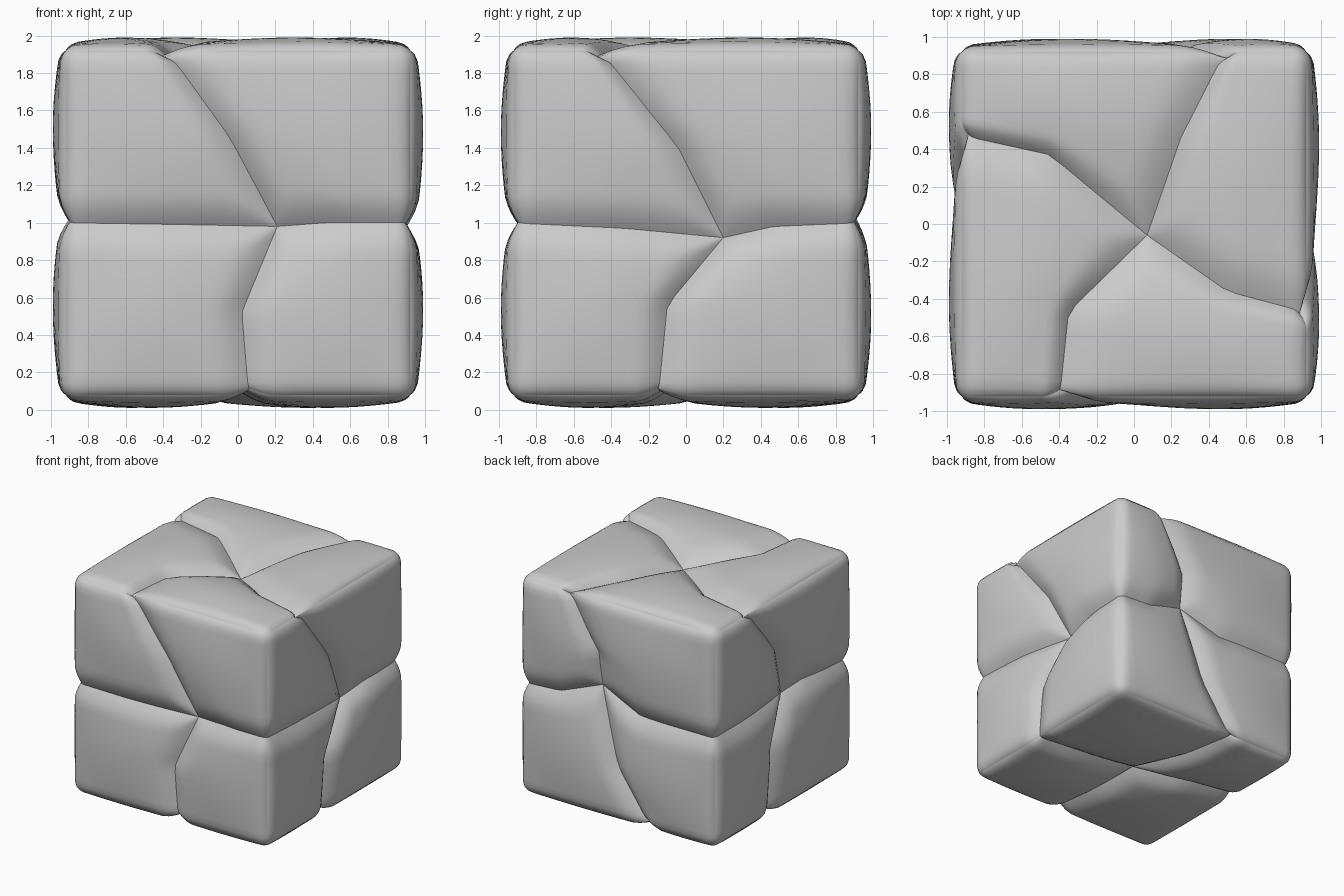
import bpy, bmesh, math
from mathutils import Vector

if "Cube" in bpy.data.objects:
    bpy.data.objects.remove(bpy.data.objects["Cube"])

HALF, ROUND, STEPS = 0.95, 0.1, 20

# Pale grey stone
stone = bpy.data.materials.new("grey stone")
stone.use_nodes = True
GREY = (0.6, 0.6, 0.6, 1)
stone.diffuse_color = GREY
stone.node_tree.nodes["Principled BSDF"].inputs["Base Color"].default_value = GREY

# Cracks of each side: meeting point, then (end on the edge, bend) for the
# low and high direction of the first and second in-plane axis
CRACKS = {
    "front": ((.21, -.02), (0, (-.3, -.01)), (0, (.47, 0)), (.06, (.02, -.48)), (-.4, (-.04, .45))),
    "back": ((.21, .15), (0, (-.18, 0)), (0, (.58, .02)), (-.3, (.02, -.49)), (.5, (.22, .45))),
    "left": ((.2, -.08), (0, (-.33, -.03)), (0, (.47, -.02)), (-.15, (-.1, -.44)), (-.48, (-.04, .4))),
    "right": ((-.1, 0), (0, (-.34, .04)), (0, (.38, 0)), (.18, (.12, -.35)), (.48, (.06, .45))),
    "top": ((.07, -.06), (.48, (-.45, .37)), (-.48, (.5, -.36)), (-.4, (-.35, -.47)), (.5, (.25, .46))),
    "bottom": ((-.07, -.1), (.18, (-.5, .1)), (-.15, (.5, -.1)), (.06, (0, -.5)), (-.3, (-.2, .4))),
}
SIDES = [("right", "left"), ("front", "back"), ("bottom", "top")]
PARAMS = [0.5 - 0.5 * math.cos(math.pi * i / STEPS) for i in range(STEPS + 1)]


def along(path, t):
    """Point at a fraction of the length of a three point path."""
    first = (path[1] - path[0]).length
    total = first + (path[2] - path[1]).length
    d = t * total
    if d <= first:
        return path[0].lerp(path[1], d / first)
    return path[1].lerp(path[2], (d - first) / (total - first))


def shape(flat, axis, sign, s, t):
    """Round the cube edges, swell the side and sink it towards the cracks."""
    p = Vector((0, 0, 0))
    b, c = [k for k in range(3) if k != axis]
    p[axis], p[b], p[c] = sign * HALF, flat.x, flat.y
    lim = HALF - ROUND
    core = Vector([max(-lim, min(lim, v)) for v in p])
    normal = (p - core).normalized()
    swell = 0.04 * math.sin(math.pi * s) * math.sin(math.pi * t)
    groove = 0.05 * max(0, 1 - (1 - max(s, t)) / 0.15) ** 1.6
    hollow = 0.06 * max(0, (s * t - 0.4) / 0.6) ** 1.5
    return core + normal * (ROUND + swell - groove - hollow)


def patch(bm, signs, axis):
    """One side of a block: from its outer corner to the meeting point of the cracks."""
    b, c = [k for k in range(3) if k != axis]
    sb, sc = signs[b], signs[c]
    data = CRACKS[SIDES[axis][signs[axis] > 0]]
    node, corner = Vector(data[0]), Vector((sb * HALF, sc * HALF))
    end_c, bend_c = data[1 + (sb > 0)]
    end_b, bend_b = data[3 + (sc > 0)]
    on_b, on_c = Vector((end_b, sc * HALF)), Vector((sb * HALF, end_c))
    crack_b = [on_b, Vector(bend_b), node]
    crack_c = [on_c, Vector(bend_c), node]
    grid = []
    for s in PARAMS:
        row = []
        for t in PARAMS:
            across = corner.lerp(on_b, s) * (1 - t) + along(crack_c, s) * t
            up = corner.lerp(on_c, t) * (1 - s) + along(crack_b, t) * s
            mix = corner.lerp(on_b, s) * (1 - t) + on_c.lerp(node, s) * t
            row.append(bm.verts.new(shape(across + up - mix, axis, signs[axis], s, t)))
        grid.append(row)
    turn = sb * sc * signs[axis] * (-1 if axis == 1 else 1)
    for i in range(STEPS):
        for j in range(STEPS):
            quad = [grid[i][j], grid[i + 1][j], grid[i + 1][j + 1], grid[i][j + 1]]
            bm.faces.new(quad if turn > 0 else quad[::-1])


def block(signs):
    """One of the eight corner blocks."""
    bm = bmesh.new()
    for axis in range(3):
        patch(bm, signs, axis)
    bmesh.ops.remove_doubles(bm, verts=bm.verts, dist=0.0005)
    bmesh.ops.translate(bm, verts=bm.verts, vec=(0, 0, 1))
    name = "_".join(SIDES[k][signs[k] > 0] for k in (2, 1, 0)) + "_block"
    mesh = bpy.data.meshes.new(name)
    # Cracks stay crisp because neighbouring blocks only touch there
    for f in bm.faces:
        f.smooth = True
    bm.to_mesh(mesh)
    bm.free()
    mesh.materials.append(stone)
    bpy.context.collection.objects.link(bpy.data.objects.new(name, mesh))


for x in (-1, 1):
    for y in (-1, 1):
        for z in (-1, 1):
            block((x, y, z))
